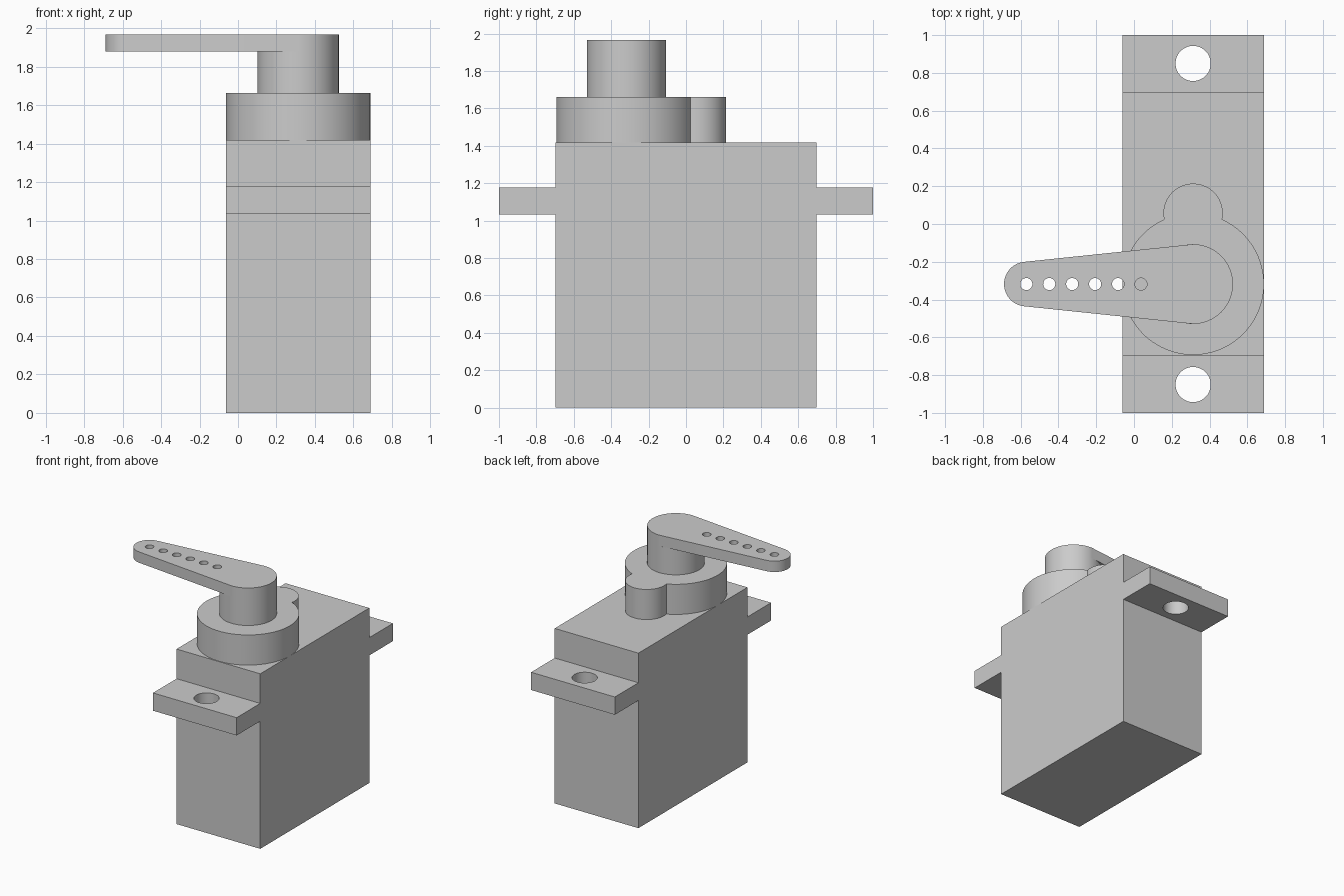
import bpy
import bmesh
from math import acos, cos, sin, pi

cube = bpy.data.objects.get("Cube")
if cube:
    bpy.data.objects.remove(cube, do_unlink=True)

GREY = (0.6, 0.6, 0.6, 1.0)
plastic = bpy.data.materials.new("grey plastic")
plastic.use_nodes = True
plastic.diffuse_color = GREY
plastic.node_tree.nodes["Principled BSDF"].inputs["Base Color"].default_value = GREY


def arc(cx, cy, r, start, end, steps):
    angles = [start + (end - start) * i / steps for i in range(steps + 1)]
    return [(cx + r * cos(a), cy + r * sin(a)) for a in angles]


def circle(cx, cy, r, steps=64):
    return arc(cx, cy, r, 0, 2 * pi, steps)[:-1]


def rectangle(x0, x1, y0, y1):
    return [(x0, y0), (x1, y0), (x1, y1), (x0, y1)]


def extrude(name, loops, z0, z1):
    """Solid from an outline loop, with any further loops as through holes."""
    curve = bpy.data.curves.new(name, "CURVE")
    curve.dimensions = "2D"
    curve.fill_mode = "BOTH"
    curve.extrude = (z1 - z0) / 2
    for loop in loops:
        spline = curve.splines.new("POLY")
        spline.points.add(len(loop) - 1)
        for point, (x, y) in zip(spline.points, loop):
            point.co = (x, y, 0, 1)
        spline.use_cyclic_u = True
    obj = bpy.data.objects.new(name, curve)
    bpy.context.collection.objects.link(obj)
    bpy.ops.object.select_all(action="DESELECT")
    obj.select_set(True)
    bpy.context.view_layer.objects.active = obj
    bpy.ops.object.convert(target="MESH")
    obj = bpy.context.view_layer.objects.active
    obj.name = name
    # Weld the caps to the walls
    bm = bmesh.new()
    bm.from_mesh(obj.data)
    bmesh.ops.remove_doubles(bm, verts=bm.verts, dist=0.0001)
    bmesh.ops.translate(bm, verts=bm.verts, vec=(0, 0, (z0 + z1) / 2))
    bmesh.ops.recalc_face_normals(bm, faces=bm.faces)
    bm.to_mesh(obj.data)
    bm.free()
    obj.data.materials.clear()
    obj.data.materials.append(plastic)
    bpy.ops.object.shade_smooth_by_angle(angle=pi / 6)
    return obj


LEFT, RIGHT = 0.688, -0.062
AXIS_X, AXIS_Y = 0.313, -0.318
BODY_Y, BODY_TOP = 0.698, 1.418
COVER_TOP, ARM_BOTTOM, ARM_TOP = 1.662, 1.878, 1.966

# Case
extrude("body", [rectangle(RIGHT, LEFT, -BODY_Y, BODY_Y)], 0, BODY_TOP)

# Mounting tabs with screw holes
for name, side in (("front_tab", -1), ("back_tab", 1)):
    y0, y1 = sorted((side * BODY_Y, side))
    extrude(name, [rectangle(RIGHT, LEFT, y0, y1),
                   circle(AXIS_X, side * 0.85, 0.093)], 1.034, 1.178)

# Gear cover: a large disc joined to a small one centred on its rim
R, r = 0.375, 0.157
a = acos(1 - r * r / (2 * R * R))
b = acos(r / (2 * R))
cover = arc(AXIS_X, AXIS_Y, R, pi / 2 + a, 2.5 * pi - a, 80)
cover += arc(AXIS_X, AXIS_Y + R, r, b - pi / 2, 1.5 * pi - b, 40)[1:-1]
extrude("gear_cover", [cover], BODY_TOP, COVER_TOP)

# Output shaft
SHAFT_R = 0.211
extrude("output_shaft", [circle(AXIS_X, AXIS_Y, SHAFT_R)], COVER_TOP, ARM_BOTTOM)

# Tapered arm with a row of linkage holes
TIP_X = -0.57
arm = arc(AXIS_X, AXIS_Y, SHAFT_R, -pi / 2, pi / 2, 32)
arm += arc(TIP_X, AXIS_Y, 0.118, pi / 2 + 0.1, 1.5 * pi - 0.1, 32)
holes = [circle(TIP_X + 0.1214 * i, AXIS_Y, 0.032, 32) for i in range(6)]
extrude("arm", [arm] + holes, ARM_BOTTOM, ARM_TOP)
